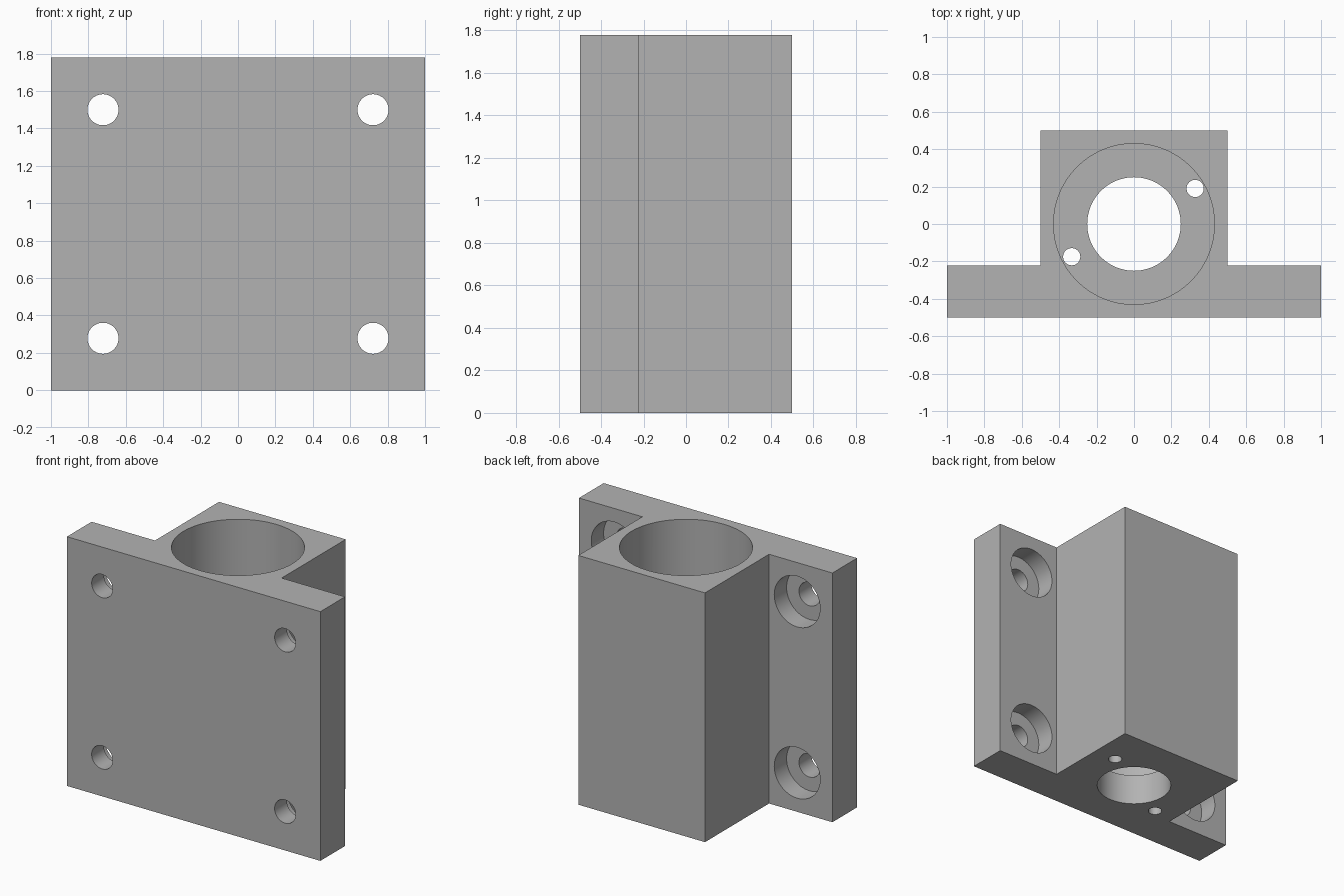
import bpy
import bmesh
import math
from mathutils import Matrix

cube = bpy.data.objects.get("Cube")
if cube:
    bpy.data.objects.remove(cube, do_unlink=True)

HEIGHT = 1.778
PLATE_BACK = -0.222
FLOOR = 0.222

grey = bpy.data.materials.new("light grey")
grey.use_nodes = True
grey.diffuse_color = (0.45, 0.45, 0.45, 1)
grey.node_tree.nodes["Principled BSDF"].inputs["Base Color"].default_value = (0.45, 0.45, 0.45, 1)


def add_object(name, bm):
    bmesh.ops.recalc_face_normals(bm, faces=bm.faces)
    mesh = bpy.data.meshes.new(name)
    bm.to_mesh(mesh)
    bm.free()
    mesh.materials.append(grey)
    obj = bpy.data.objects.new(name, mesh)
    bpy.context.collection.objects.link(obj)
    return obj


def drill(target, name, radius, length, centre, axis="Z", sides=64):
    """Cut a round hole through the target."""
    bm = bmesh.new()
    turn = Matrix.Rotation(math.pi / 2, 4, "X") if axis == "Y" else Matrix()
    bmesh.ops.create_cone(bm, cap_ends=True, segments=sides, radius1=radius,
                          radius2=radius, depth=length,
                          matrix=Matrix.Translation(centre) @ turn)
    cutter = add_object(name, bm)
    mod = target.modifiers.new(name, "BOOLEAN")
    mod.operation = "DIFFERENCE"
    mod.solver = "EXACT"
    mod.object = cutter
    bpy.context.view_layer.objects.active = target
    bpy.ops.object.modifier_apply(modifier=mod.name)
    bpy.data.objects.remove(cutter, do_unlink=True)


# T-shaped body: wide mounting plate in front, square housing behind
outline = [(-1, -0.5), (1, -0.5), (1, PLATE_BACK), (0.5, PLATE_BACK),
           (0.5, 0.5), (-0.5, 0.5), (-0.5, PLATE_BACK), (-1, PLATE_BACK)]
bm = bmesh.new()
base = bm.faces.new([bm.verts.new((x, y, 0)) for x, y in outline])
top = bmesh.ops.extrude_face_region(bm, geom=[base])["geom"]
bmesh.ops.translate(bm, vec=(0, 0, HEIGHT),
                    verts=[v for v in top if isinstance(v, bmesh.types.BMVert)])
bracket = add_object("mounting_bracket", bm)

# Deep bore from the top, narrower opening through the floor
drill(bracket, "main_bore", 0.43, 2, (0, 0, FLOOR + 1), sides=128)
drill(bracket, "floor_opening", 0.25, 1, (0, 0, 0.1), sides=96)

# Two small screw holes in the floor
for i, (x, y) in enumerate([(0.327, 0.19), (-0.333, -0.175)]):
    drill(bracket, f"floor_screw_hole_{i}", 0.046, 1, (x, y, 0.1), sides=32)

# Four counterbored mounting holes in the plate
for x in (-0.722, 0.722):
    for z in (0.278, 1.5):
        drill(bracket, "mounting_hole", 0.083, 1, (x, -0.4, z), "Y")
        drill(bracket, "counterbore", 0.181, 0.4, (x, PLATE_BACK - 0.139 + 0.2, z), "Y")

bpy.ops.object.select_all(action="DESELECT")
bracket.select_set(True)
bpy.context.view_layer.objects.active = bracket
bpy.ops.object.shade_smooth_by_angle(angle=math.radians(30))
